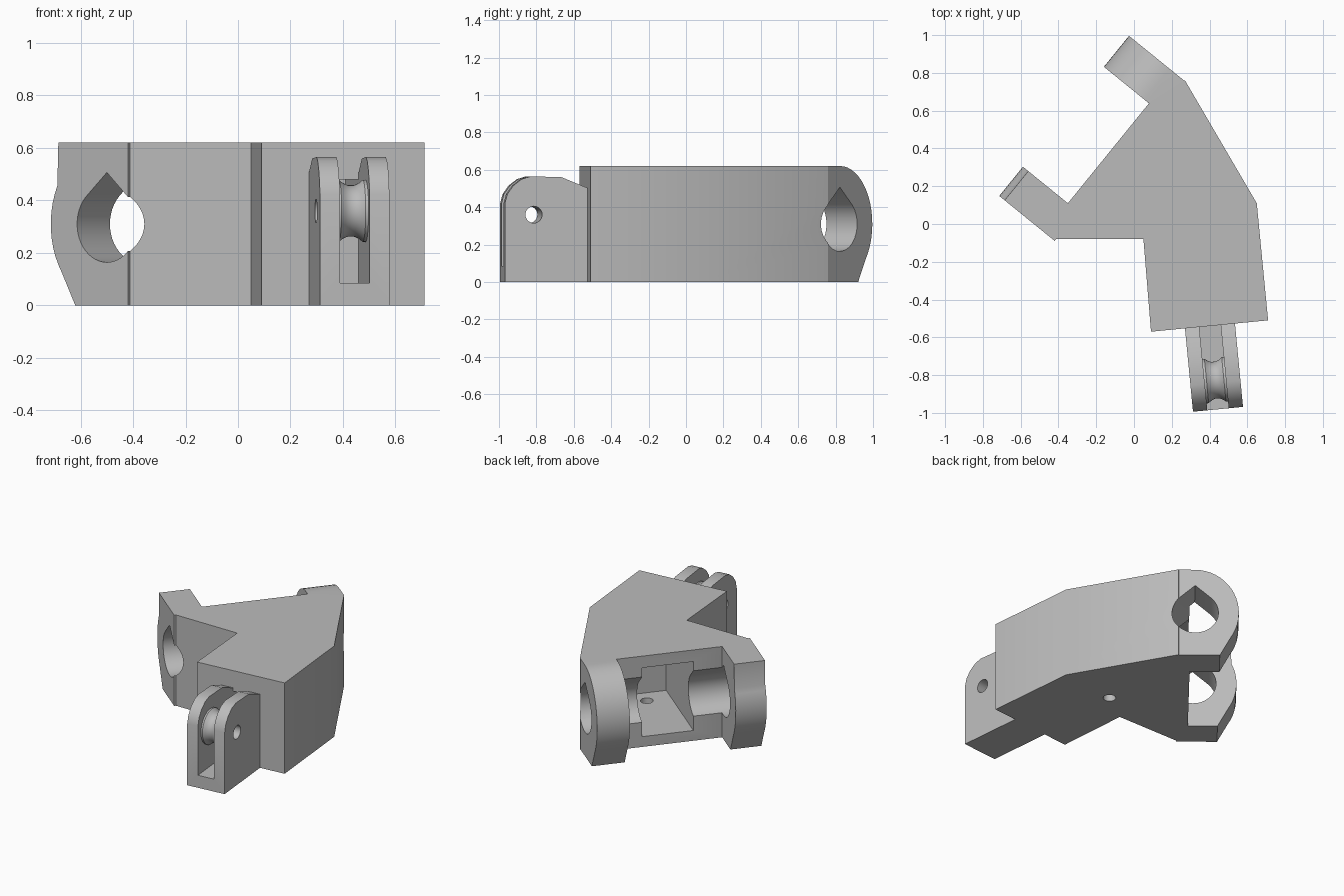
import bpy
import bmesh
import math
from mathutils import Vector

if "Cube" in bpy.data.objects:
    bpy.data.objects.remove(bpy.data.objects["Cube"])

grey = bpy.data.materials.new("plain_grey")
grey.use_nodes = True
GREY = (0.5, 0.5, 0.5, 1)
grey.diffuse_color = GREY
grey.node_tree.nodes["Principled BSDF"].inputs["Base Color"].default_value = GREY

Z = Vector((0, 0, 1))
ZERO = Vector((0, 0, 0))
HEIGHT = 0.62

# Yoke frame: pin axis and outward direction of the arms
PIN = Vector((0.63, 0.777, 0)).normalized()
OUT = Vector((-PIN.y, PIN.x, 0))
# Fork frame: axle direction and outward direction of the prongs
AXLE = Vector((0.995, 0.096, 0)).normalized()
FORK = Vector((AXLE.y, -AXLE.x, 0))
FORK_ORIGIN = Vector((0.402, -0.538, 0))


def make_object(name, bm):
    bmesh.ops.recalc_face_normals(bm, faces=bm.faces)
    mesh = bpy.data.meshes.new(name)
    bm.to_mesh(mesh)
    bm.free()
    mesh.materials.append(grey)
    ob = bpy.data.objects.new(name, mesh)
    bpy.context.collection.objects.link(ob)
    return ob


def prism(name, points, origin, ax, ay, along, start, end):
    """Extrude a 2D profile between two distances along a direction."""
    bm = bmesh.new()
    rings = [[bm.verts.new(origin + ax * p + ay * q + along * d) for p, q in points]
             for d in (start, end)]
    for ring in rings:
        bm.faces.new(ring)
    n = len(points)
    for i in range(n):
        j = (i + 1) % n
        bm.faces.new((rings[0][i], rings[0][j], rings[1][j], rings[1][i]))
    return make_object(name, bm)


def rect(a, b, c, d):
    return [(a, c), (b, c), (b, d), (a, d)]


def arc(cx, cy, rx, ry, a0, a1, steps):
    angles = [math.radians(a0 + (a1 - a0) * i / steps) for i in range(steps + 1)]
    return [(cx + rx * math.cos(a), cy + ry * math.sin(a)) for a in angles]


def combine(target, tool, operation):
    mod = target.modifiers.new("combine", 'BOOLEAN')
    mod.operation = operation
    mod.solver = 'EXACT'
    mod.object = tool
    bpy.context.view_layer.objects.active = target
    bpy.ops.object.modifier_apply(modifier=mod.name)
    bpy.data.objects.remove(tool)


def smooth(ob):
    bpy.ops.object.select_all(action='DESELECT')
    ob.select_set(True)
    bpy.context.view_layer.objects.active = ob
    bpy.ops.object.shade_smooth_by_angle(angle=math.radians(25))


# Main body
outline = [(0.09, -0.57), (0.71, -0.51), (0.65, 0.11), (0.27, 0.76),
           (0.08, 0.64), (-0.35, 0.11), (-0.43, -0.08), (0.05, -0.08)]
body = prism("body", outline, ZERO, Vector((1, 0, 0)), Vector((0, 1, 0)), Z, 0, HEIGHT)

# Yoke arms: one fully rounded, one with a squared top
PV, PZ = 0.373, 0.31
foot = [(0.27, 0), (PV + 0.155, 0)]
round_arm = foot + arc(PV, PZ, 0.275, 0.31, -36, 90, 18) + [(0.27, HEIGHT)]
square_arm = foot + arc(PV, PZ, 0.275, 0.31, -36, 28, 10) + [(PV + 0.238, HEIGHT), (0.27, HEIGHT)]
for name, profile, u0, u1 in (("round_arm", round_arm, 0.546, 0.757),
                              ("square_arm", square_arm, -0.334, -0.135)):
    combine(body, prism(name, profile, ZERO, OUT, Z, PIN, u0, u1), 'UNION')

# Teardrop pin hole through both arms and the channel between them
R = 0.146
teardrop = arc(PV, PZ, R, R, 135, 405, 36) + [(PV, PZ + R * math.sqrt(2) - 0.01)]
combine(body, prism("pin_cutter", teardrop, ZERO, OUT, Z, PIN, -1, 1.2), 'DIFFERENCE')

# Pocket between the arms with a drain hole in its floor
combine(body, prism("pocket_cutter", rect(-0.27, 0.45, 0.07, 0.54), ZERO, OUT, Z, PIN,
                    0.05, 0.38), 'DIFFERENCE')
drain = arc(0, 0, 0.04, 0.04, 0, 345, 23)
combine(body, prism("drain_cutter", drain, PIN * 0.207 - OUT * 0.158, PIN, OUT, Z,
                    -0.1, 0.2), 'DIFFERENCE')

# Cord channel from the fork into the pocket
combine(body, prism("cord_cutter", rect(-0.5, 0.05, 0.38, 0.48), FORK_ORIGIN, FORK, Z, AXLE,
                    -0.057, 0.057), 'DIFFERENCE')
smooth(body)

# Fork with two prongs and a slot
AT, AZ = 0.29, 0.36
side = [(-0.005, 0), (0.445, 0), (0.445, 0.42), (0.432, 0.47), (0.4, 0.515), (0.355, 0.55),
        (0.305, 0.565), (0.14, 0.56), (-0.005, 0.5)]
fork = prism("fork", side, FORK_ORIGIN, FORK, Z, AXLE, -0.133, 0.133)
combine(fork, prism("slot_cutter", rect(-0.1, 0.6, 0.085, 0.8), FORK_ORIGIN, FORK, Z, AXLE,
                    -0.057, 0.057), 'DIFFERENCE')
bore = arc(AT, AZ, 0.045, 0.045, 0, 345, 23)
combine(fork, prism("bore_cutter", bore, FORK_ORIGIN, FORK, Z, AXLE, -0.3, 0.3), 'DIFFERENCE')
smooth(fork)

# Hollow pulley between the prongs
groove = [(-0.057, 0.118), (-0.046, 0.118), (-0.03, 0.106), (-0.012, 0.098)]
groove += [(-a, r) for a, r in reversed(groove)]
section = groove + [(0.057, 0.045), (-0.057, 0.045)]
bm = bmesh.new()
hub = FORK_ORIGIN + FORK * AT + Z * AZ
rings = []
STEPS = 40
for i in range(STEPS):
    t = math.tau * i / STEPS
    radial = FORK * math.cos(t) + Z * math.sin(t)
    rings.append([bm.verts.new(hub + AXLE * a + radial * r) for a, r in section])
for i in range(STEPS):
    here, there = rings[i], rings[(i + 1) % STEPS]
    for k in range(len(section)):
        m = (k + 1) % len(section)
        bm.faces.new((here[k], here[m], there[m], there[k]))
smooth(make_object("pulley", bm))
